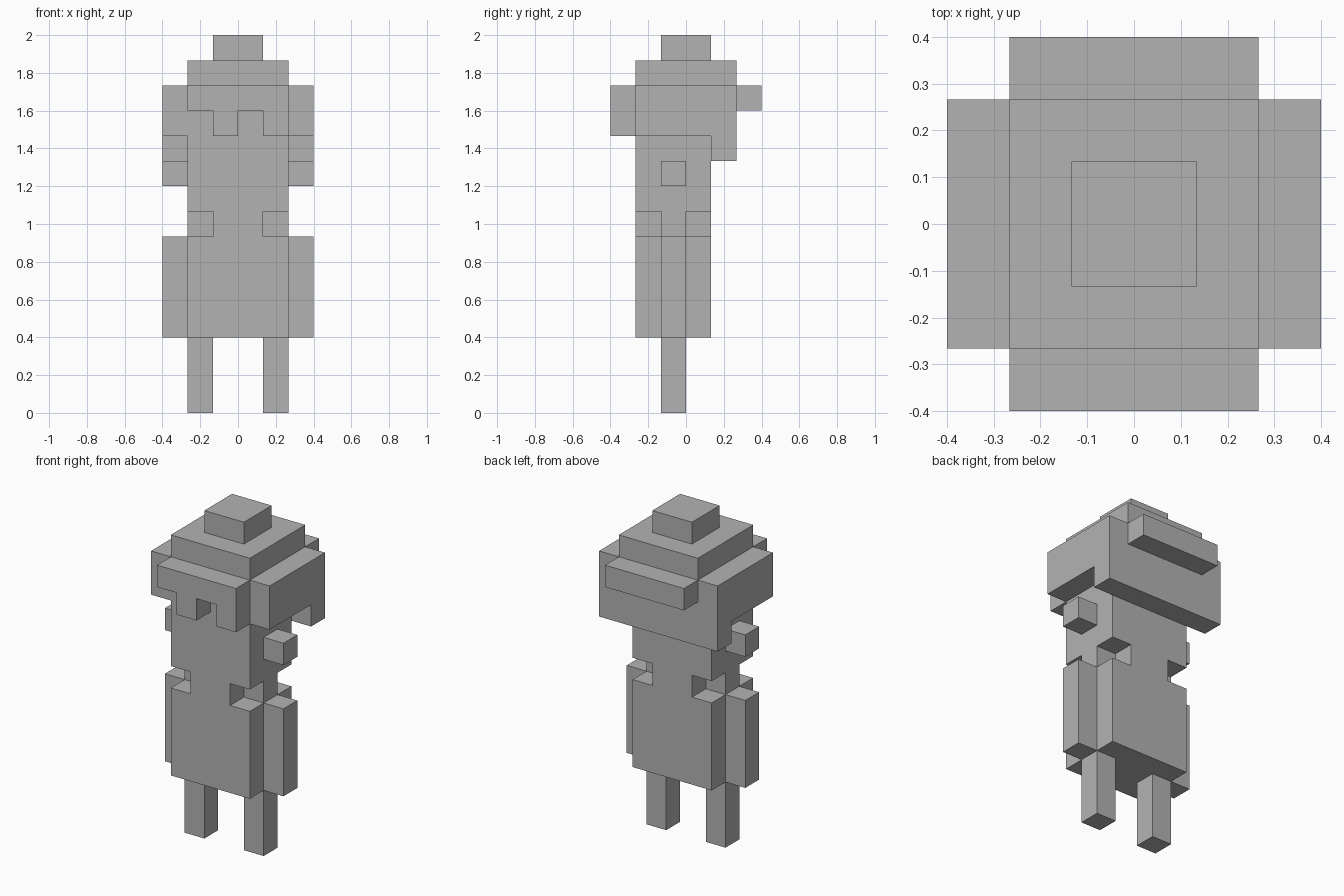
import bpy
import bmesh
from mathutils import Matrix, Vector

UNIT = 2 / 15  # edge of one block; the figure is fifteen blocks tall

default = bpy.data.objects.get("Cube")
if default:
    bpy.data.objects.remove(default, do_unlink=True)

# Single plain colour
grey = bpy.data.materials.new("plain_grey")
grey.use_nodes = True
colour = (0.45, 0.45, 0.45, 1)
grey.diffuse_color = colour
grey.node_tree.nodes["Principled BSDF"].inputs["Base Color"].default_value = colour


def block(name, x, y, z):
    """Box spanning the given (low, high) block ranges on each axis."""
    low, high = (Vector(c) * UNIT for c in zip(x, y, z))
    size = high - low
    matrix = Matrix.Translation((low + high) / 2) @ Matrix.Diagonal((*size, 1))
    bm = bmesh.new()
    bmesh.ops.create_cube(bm, size=1, matrix=matrix)
    mesh = bpy.data.meshes.new(name)
    bm.to_mesh(mesh)
    bm.free()
    mesh.materials.append(grey)
    obj = bpy.data.objects.new(name, mesh)
    bpy.context.collection.objects.link(obj)
    return obj


def pair(name, x, y, z):
    """Same box on both sides of the figure."""
    block("left_" + name, x, y, z)
    block("right_" + name, (-x[1], -x[0]), y, z)


# Legs, lower body and arms
pair("leg", (1, 2), (-1, 0), (0, 3))
block("lower_body", (-2, 2), (-2, 1), (3, 7))
pair("arm", (2, 3), (-1, 0), (3, 7))

# Waist with notched corners
block("waist", (-1, 1), (-2, 1), (7, 8))
pair("waist_side", (1, 2), (-1, 0), (7, 8))

# Head and ears
block("head", (-2, 2), (-2, 1), (8, 13))
pair("ear", (2, 3), (-1, 0), (9, 10))

# Hair: sides, back, brow with two locks
pair("hair_side", (2, 3), (-2, 1), (11, 13))
block("hair_back", (-3, 3), (1, 2), (10, 13))
block("hair_back_band", (-2, 2), (2, 3), (12, 13))
block("hair_brow", (-2, 2), (-3, -2), (12, 13))
for name, x in (("fringe_middle", -1), ("fringe_left", 1)):
    block(name, (x, x + 1), (-3, -2), (11, 12))

# Crown and top knot
block("hair_crown", (-2, 2), (-2, 2), (13, 14))
block("top_knot", (-1, 1), (-1, 1), (14, 15))
